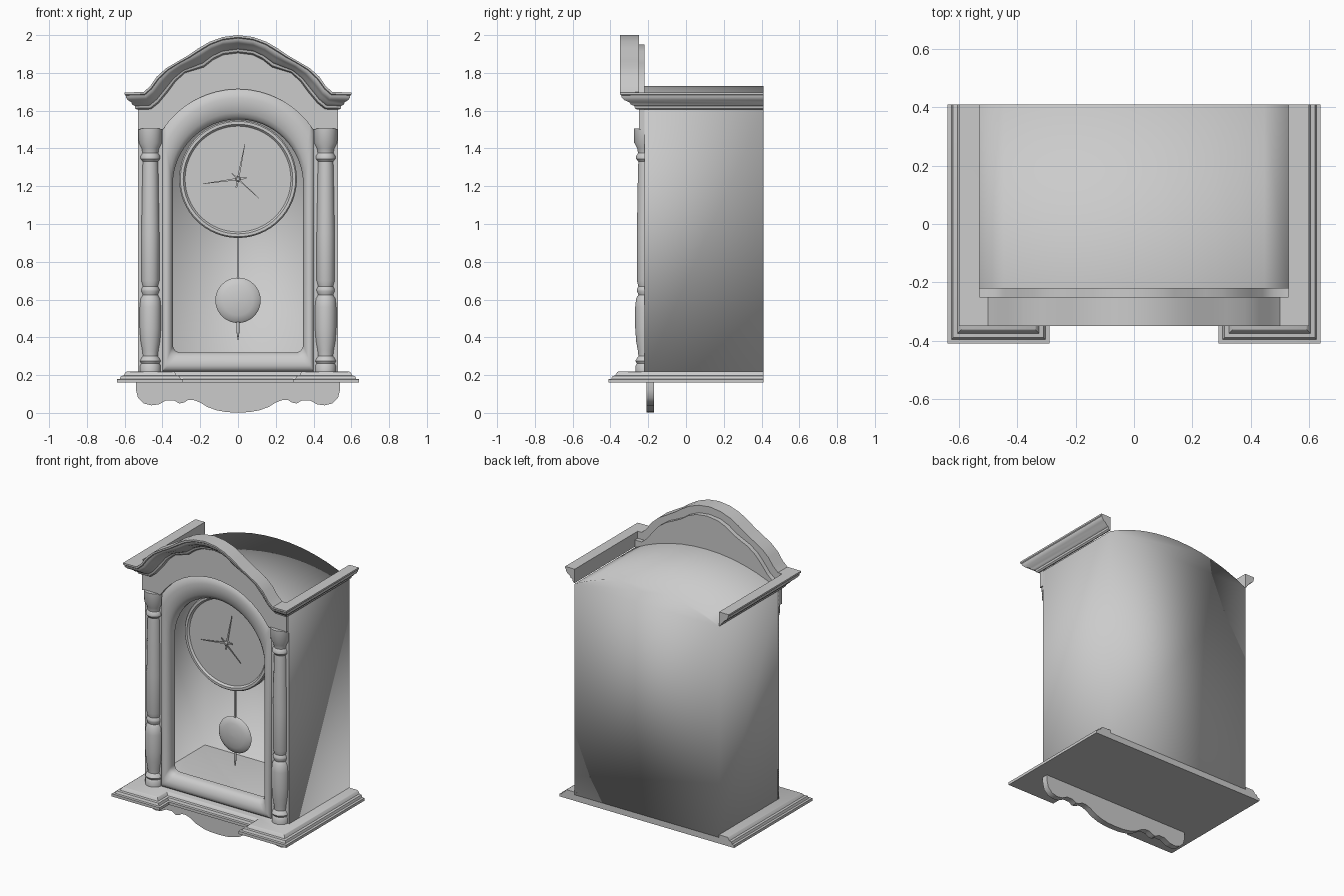
import bpy, bmesh
from math import sin, cos, pi, radians, sqrt, atan2
from mathutils import Vector

cube = bpy.data.objects.get("Cube")
if cube:
    bpy.data.objects.remove(cube)

grey = bpy.data.materials.new("plain_grey")
grey.use_nodes = True
GREY = (0.6, 0.6, 0.6, 1)
grey.diffuse_color = GREY
grey.node_tree.nodes["Principled BSDF"].inputs["Base Color"].default_value = GREY


def finish(name, bm, angle=35):
    bmesh.ops.recalc_face_normals(bm, faces=bm.faces)
    mesh = bpy.data.meshes.new(name)
    bm.to_mesh(mesh)
    bm.free()
    mesh.materials.append(grey)
    mesh.shade_smooth()
    if angle < 180:
        mesh.set_sharp_from_angle(angle=radians(angle))
    obj = bpy.data.objects.new(name, mesh)
    bpy.context.collection.objects.link(obj)
    return obj


def loft(name, loops, caps=(True, True), angle=35):
    """Skin a row of closed loops that have equal point counts."""
    bm = bmesh.new()
    rings = [[bm.verts.new(p) for p in loop] for loop in loops]
    n = len(rings[0])
    for a, b in zip(rings, rings[1:]):
        for i in range(n):
            j = (i + 1) % n
            bm.faces.new((a[i], a[j], b[j], b[i]))
    for use, ring in zip(caps, (rings[0], rings[-1])):
        if use:
            bm.faces.new(ring)
    return finish(name, bm, angle)


def lathe(name, profile, place, steps=32, angle=35):
    """Spin (radius, height) pairs; place(u, v, h) sets the axis."""
    turns = [2 * pi * i / steps for i in range(steps)]
    return loft(name, [[place(r * cos(t), r * sin(t), h) for t in turns]
                       for r, h in profile], angle=angle)


def box(name, x, y, z):
    return loft(name, [[(x[0], y[0], h), (x[1], y[0], h), (x[1], y[1], h), (x[0], y[1], h)]
                       for h in z])


def mirrored(half):
    """Left-to-right row from points listed centre outward."""
    return [(-x, z) for x, z in reversed(half[1:])] + list(half)


def lerp(a, b, s):
    return tuple(p + (q - p) * s for p, q in zip(a, b))


def arc(half, spring, top, steps):
    """Circular arc from +half to -half, springing height to top."""
    rise = top - spring
    r = (half * half + rise * rise) / (2 * rise)
    a = atan2(half, r - rise)
    return [(r * sin(a - 2 * a * i / steps), top - r + r * cos(a - 2 * a * i / steps))
            for i in range(steps + 1)]


# Case: open-fronted shell with an arched roof
outline = [(-.53, .2), (.53, .2)] + arc(.53, 1.6, 1.73, 12)
loft("case", [[(x, y, z) for x, z in outline] for y in (-.22, .41)], (False, True), 180)

# Stepped base with a recessed middle at the front
def base_outline(o, z):
    half = [(.64 - o, .41), (.64 - o, -.41 + o), (.29 + o, -.41 + o), (.29 + o, -.31 + o)]
    return [(x, y, z) for x, y in half] + [(-x, y, z) for x, y in reversed(half)]

BASE = [(0, .16), (0, .178), (.014, .18), (.02, .195), (.035, .198), (.045, .215), (.05, .218)]
loft("base", [base_outline(o, z) for o, z in BASE])

# Scalloped apron under the base
APRON = mirrored([(0, .002), (.06, .004), (.11, .013), (.16, .03), (.2, .055), (.235, .068), (.265, .068),
                  (.285, .055), (.31, .05), (.34, .066), (.38, .066), (.42, .045), (.46, .04),
                  (.5, .05), (.53, .08), (.54, .12), (.541, .155)])
loft("apron", [[(x, -.21, .16), (x, -.17, .16), (x, -.17, z), (x, -.21, z)] for x, z in APRON])

# Door frame: rounded moulding around an arched opening
def opening(half, bottom, spring, top, r, y):
    pts = []
    for k in range(7):
        a = pi / 2 * k / 6
        pts.append((half - r + r * sin(a), bottom + r - r * cos(a)))
    left = [(-x, z) for x, z in reversed(pts)]
    return [(x, y, z) for x, z in pts + arc(half, spring, top, 32) + left]

OUTER = opening(.4, .22, 1.5, 1.714, .001, 0)
INNER = opening(.345, .32, 1.21, 1.554, .04, 0)
FRAME = [(0, -.2), (0, -.225), (.12, -.24), (.3, -.246), (.55, -.243), (.78, -.232),
         (.93, -.218), (1, -.2), (1, -.17)]
loft("door_frame", [[(*lerp(a, b, s)[::2], 0) and (lerp(a, b, s)[0], y, lerp(a, b, s)[2])
                     for a, b in zip(OUTER, INNER)] for s, y in FRAME], (False, False), 50)

# Crown moulding: arched front with mitred side returns
UPPER = mirrored([(0, 2), (.08, 1.99), (.15, 1.965), (.21, 1.93), (.26, 1.895), (.32, 1.86),
                  (.38, 1.825), (.43, 1.78), (.465, 1.73), (.5, 1.698)])
LOWER = mirrored([(0, 1.905), (.08, 1.895), (.13, 1.87), (.18, 1.83), (.23, 1.815), (.28, 1.8),
                  (.33, 1.755), (.37, 1.7), (.42, 1.64), (.46, 1.608)])
CROWN = [(0, 0), (0, 1), (.12, 1), (.17, .93), (.3, .9), (.45, .76), (.57, .5), (.7, .42),
         (.78, .24), (.92, .2), (1, .08), (1, 0)]

def crown_section(i):
    ring = []
    for s, d in CROWN:
        side, front, z = .53 + .07 * d, -.25 - .1 * d, 1.697 - .092 * s
        if 2 <= i < len(UPPER) + 2:
            x, z = lerp(UPPER[i - 2], LOWER[i - 2], s)
            ring.append((x, front, z))
        else:
            sign = -1 if i < 2 else 1
            at_back = i in (0, len(UPPER) + 3)
            ring.append((sign * side, .41 if at_back else front, z))
    return ring

loft("crown_moulding", [crown_section(i) for i in range(len(UPPER) + 4)])

# Arched panel between crown and door frame
tops = [(-.53, 1.65)] + [lerp(a, b, .52) for a, b in zip(UPPER, LOWER)] + [(.53, 1.65)]
ends = [(-.53, 1.5), (-.46, 1.5)]
bottoms = ends + arc(.397, 1.5, 1.714, len(tops) - 5)[::-1] + [(-x, z) for x, z in ends[::-1]]
loft("arched_panel", [[(t[0], -.25, t[1]), (t[0], -.22, t[1]), (b[0], -.22, b[1]), (b[0], -.25, b[1])]
                      for t, b in zip(tops, bottoms)], angle=50)

# Stiles and turned columns on both sides
COLUMN = [(.055, .218), (.055, .25), (.048, .262), (.056, .275), (.048, .29), (.04, .3), (.043, .33),
          (.052, .38), (.057, .45), (.057, .56), (.052, .605), (.04, .625), (.048, .645), (.048, .655),
          (.04, .67), (.048, .7), (.048, .95), (.042, 1.3), (.04, 1.33), (.052, 1.345), (.052, 1.36),
          (.042, 1.375), (.046, 1.4), (.062, 1.43), (.064, 1.505)]
for side, sx in (("right", -1), ("left", 1)):
    box(side + "_stile", sorted((sx * .39, sx * .53)), (-.22, -.205), (.2, 1.6))
    lathe(side + "_column", COLUMN, lambda u, v, h: (sx * .464 + u, -.212 + v, h))

# Dial with a raised rim
def facing(cx, y, cz):
    return lambda u, v, h: (cx + u, y - h, cz + v)

lathe("dial", [(.312, -.03), (.312, .012), (.305, .02), (.29, .02), (.28, .008)],
      facing(0, -.1, 1.238), 64)

# Clock hands: slim tapered plates
def hand(name, tip, width, y):
    c, t = Vector((0, 1.238)), Vector(tip)
    d = (t - c).normalized()
    n = Vector((-d.y, d.x)) * width
    pts = [c - d * .045 + n * .7, c + n, t + n * .2, t - n * .2, c - n, c - d * .045 - n * .7]
    loft(name, [[(p.x, yy, p.y) for p in pts] for yy in (y, y - .005)])

hand("minute_hand", (.037, 1.425), .006, -.115)
hand("hour_hand", (-.185, 1.213), .006, -.121)
hand("second_hand", (.112, 1.135), .004, -.127)
lathe("hand_hub", [(.014, 0), (.014, .024), (.008, .03)], facing(0, -.105, 1.238), 16)

# Pendulum: rod, lens-shaped bob and pointed tip
box("pendulum_rod", (-.006, .006), (-.035, -.025), (.44, 1.1))
lathe("pendulum_bob", [(.03, -.024), (.08, -.018), (.11, -.008), (.12, 0), (.11, .01),
                       (.08, .02), (.04, .026), (.005, .028)], facing(0, -.03, .596), 40)
lathe("pendulum_tip", [(.002, .387), (.008, .43), (.008, .48)],
      lambda u, v, h: (u, v - .03, h), 12)
